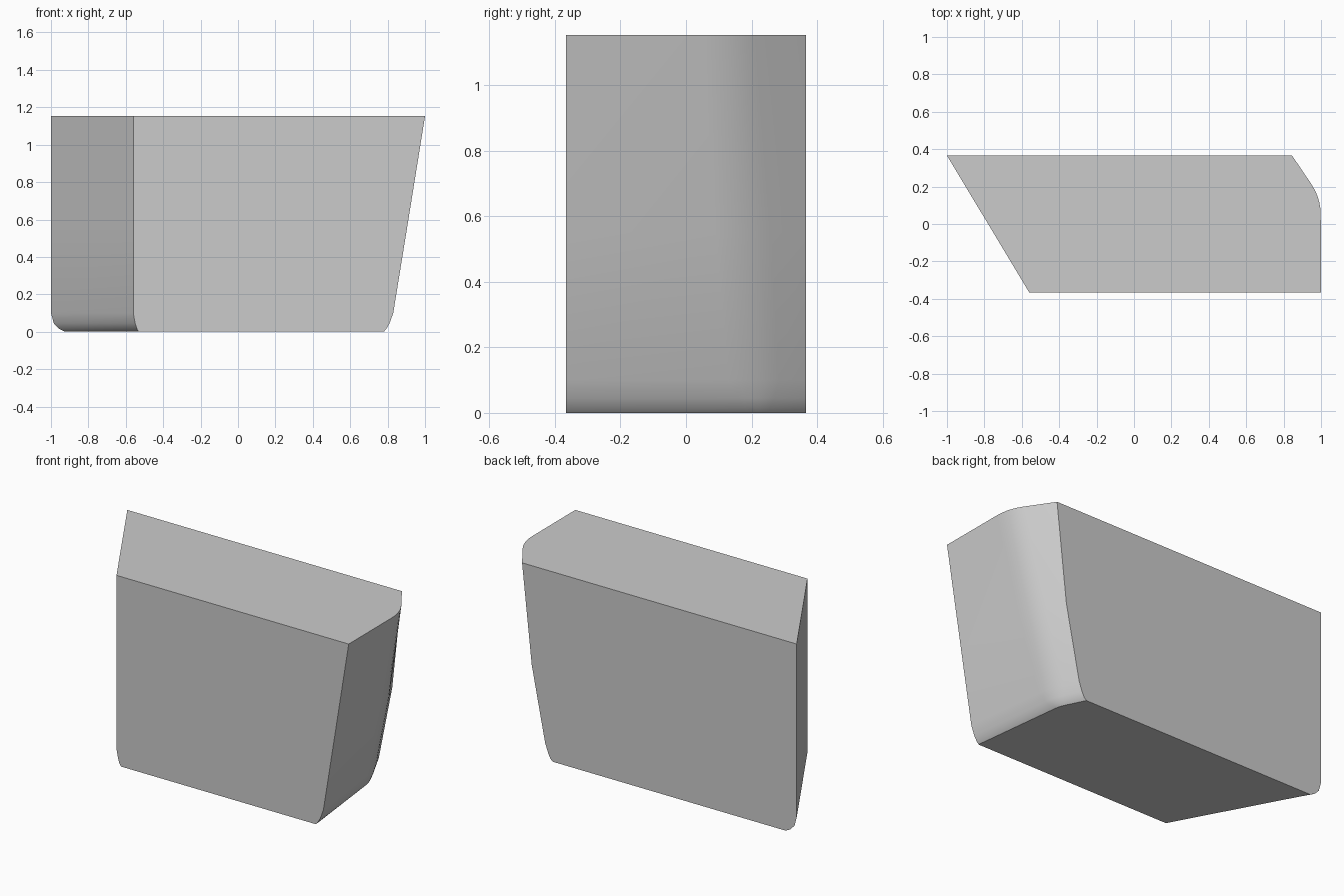
import bpy
import bmesh
import math
from mathutils import Vector

cube = bpy.data.objects.get("Cube")
if cube:
    bpy.data.objects.remove(cube, do_unlink=True)

FRONT, BACK = -0.366, 0.366

# One flat colour
grey = bpy.data.materials.new("light grey")
grey.use_nodes = True
colour = (0.6, 0.6, 0.6, 1)
grey.diffuse_color = colour
grey.node_tree.nodes["Principled BSDF"].inputs["Base Color"].default_value = colour

# Sections from floor to top:
# z, left front x, left back x, right front x, right back x, corner x, corner y, rounding
SECTIONS = [
    (0.0, -0.53, -0.925, 0.78, 0.64, 0.71, 0.225, 0.03),
    (0.015, -0.54, -0.955, 0.793, 0.655, 0.728, 0.22, 0.04),
    (0.045, -0.55, -0.985, 0.81, 0.67, 0.745, 0.215, 0.06),
    (0.1, -0.56, -1.0, 0.83, 0.69, 0.765, 0.21, 0.08),
    (0.55, -0.56, -1.0, 0.903, 0.78, 0.875, 0.18, 0.09),
    (1.153, -0.56, -1.0, 1.0, 0.845, 0.998, 0.14, 0.09),
]


def outline(z, left_front, left_back, right_front, right_back, cx, cy, rounding):
    """Outline of the body at one height, with the back right corner rounded."""
    front = Vector((right_front, FRONT, z))
    back = Vector((right_back, BACK, z))
    corner = Vector((cx, cy, z))
    start = corner + (front - corner).normalized() * rounding
    end = corner + (back - corner).normalized() * rounding
    arc = []
    for i in range(6):
        t = i / 5
        arc.append(start * (1 - t) ** 2 + corner * 2 * t * (1 - t) + end * t * t)
    return [Vector((left_front, FRONT, z)), front, *arc, back,
            Vector((left_back, BACK, z))]


# Body lofted through the sections and capped
bm = bmesh.new()
rings = [[bm.verts.new(p) for p in outline(*s)] for s in SECTIONS]
count = len(rings[0])
for low, high in zip(rings, rings[1:]):
    for i in range(count):
        j = (i + 1) % count
        bm.faces.new((low[i], low[j], high[j], high[i]))
bm.faces.new(rings[-1])
bm.faces.new(rings[0][::-1])
bmesh.ops.recalc_face_normals(bm, faces=bm.faces[:])

mesh = bpy.data.meshes.new("wedge_body")
bm.to_mesh(mesh)
bm.free()
mesh.materials.append(grey)
body = bpy.data.objects.new("wedge_body", mesh)
bpy.context.collection.objects.link(body)

# Soft rounded side, crisp outer edges
bpy.ops.object.select_all(action="DESELECT")
body.select_set(True)
bpy.context.view_layer.objects.active = body
bpy.ops.object.shade_smooth_by_angle(angle=math.radians(30))
